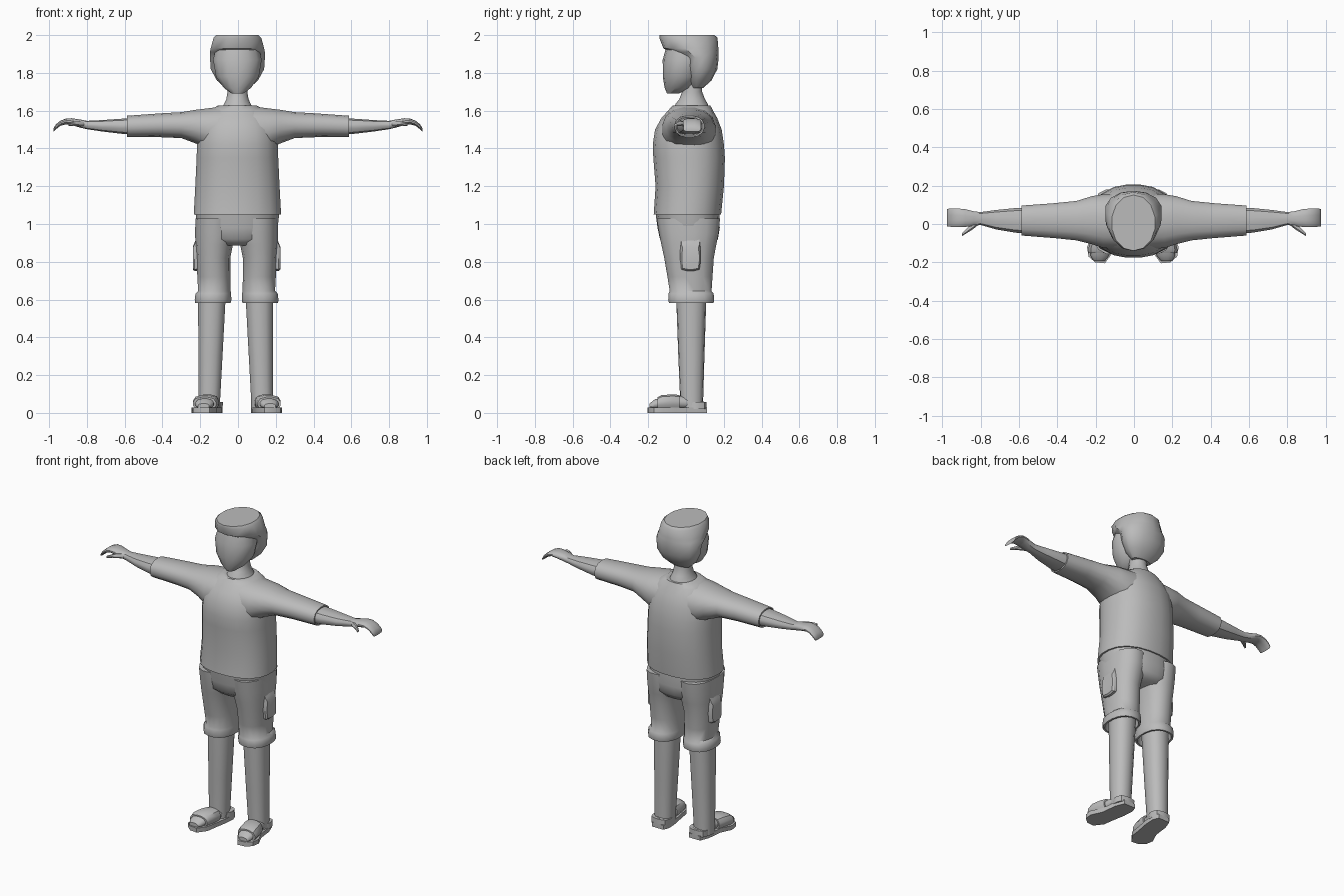
import bpy, bmesh, math
from mathutils import Vector

grey = bpy.data.materials.new("plain grey")
grey.diffuse_color = (0.5, 0.5, 0.5, 1)


def finish(bm, name, angle=40):
    bmesh.ops.recalc_face_normals(bm, faces=bm.faces[:])
    me = bpy.data.meshes.new(name)
    bm.to_mesh(me)
    bm.free()
    ob = bpy.data.objects.new(name, me)
    bpy.context.collection.objects.link(ob)
    me.materials.append(grey)
    bpy.ops.object.select_all(action='DESELECT')
    ob.select_set(True)
    bpy.context.view_layer.objects.active = ob
    bpy.ops.object.shade_smooth_by_angle(angle=math.radians(angle))
    return ob


def loft(name, axis, rings, n=16, power=2.4, side=1, shift=0.0, angle=40):
    """Rings are (position, a0, a1, b0, b1): rounded sections along x, y or z."""
    bm = bmesh.new()
    loops = []
    for t, a0, a1, b0, b1 in rings:
        loop = []
        for i in range(n):
            u = 2 * math.pi * (i + 0.5) / n
            c, s = math.cos(u), math.sin(u)
            k = (abs(c) ** power + abs(s) ** power) ** (-1 / power)
            a = (a0 + a1) / 2 + (a1 - a0) / 2 * c * k * 1.01
            b = (b0 + b1) / 2 + (b1 - b0) / 2 * s * k * 1.01
            p = {'x': (t, a, b), 'y': (a, t, b), 'z': (a, b, t)}[axis]
            loop.append(bm.verts.new(Vector((side * p[0] + shift, p[1], p[2]))))
        loops.append(loop)
    for l0, l1 in zip(loops, loops[1:]):
        for i in range(n):
            j = (i + 1) % n
            bm.faces.new((l0[i], l0[j], l1[j], l1[i]))
    bm.faces.new(loops[0])
    bm.faces.new(loops[-1])
    return finish(bm, name, angle)


def upright(name, rows, **kw):
    """Symmetric upright loft from (z, half width, y front, y back)."""
    return loft(name, 'z', [(z, -h - 0.003, h - 0.003, f, b) for z, h, f, b in rows], **kw)


# head, hair and neck
upright("face", [(1.69, .03, -.1, -.04), (1.72, .072, -.112, .03), (1.78, .115, -.122, .08),
                 (1.87, .13, -.122, .1), (1.95, .11, -.1, .1)], n=14, power=2.1)
upright("hair", [(1.72, .065, .03, .09), (1.76, .11, .005, .135), (1.82, .143, -.005, .165),
                 (1.88, .147, -.025, .172), (1.91, .147, -.08, .172), (1.93, .143, -.118, .17),
                 (1.985, .128, -.14, .165), (2.0, .113, -.138, .15)], n=14, power=2.1)
upright("neck", [(1.58, .1, -.07, .13), (1.635, .072, -.055, .115), (1.66, .06, -.035, .1),
                 (1.70, .053, -.02, .085), (1.76, .053, -.02, .085)], n=14, power=2)

# shirt body and shorts seat
upright("shirt_body", [(1.05, .23, -.17, .185), (1.2, .222, -.16, .2), (1.35, .215, -.172, .205),
                       (1.42, .213, -.175, .2), (1.5, .205, -.163, .188), (1.56, .18, -.13, .165),
                       (1.605, .145, -.09, .14), (1.628, .1, -.07, .128)], n=20, angle=45)
upright("shorts_seat", [(1.07, .222, -.162, .175), (.98, .212, -.15, .178), (.92, .2, -.137, .168),
                        (.885, .12, -.1, .14)], n=20, angle=50)

for side, label in ((1, "left"), (-1, "right")):
    # sleeve, arm and hand
    loft(label + "_sleeve", 'x', [
        (.08, -.13, .16, 1.36, 1.622), (.16, -.125, .155, 1.39, 1.612), (.22, -.105, .145, 1.425, 1.605),
        (.3, -.085, .12, 1.455, 1.592), (.42, -.073, .108, 1.46, 1.585), (.587, -.06, .096, 1.46, 1.573),
        (.587, -.054, .088, 1.468, 1.565), (.54, -.054, .088, 1.468, 1.565)], side=side)
    loft(label + "_arm", 'x', [
        (.53, -.052, .086, 1.472, 1.562), (.62, -.045, .083, 1.478, 1.557), (.72, -.028, .073, 1.49, 1.55),
        (.8, -.005, .062, 1.502, 1.546), (.835, -.01, .066, 1.51, 1.553), (.88, -.015, .077, 1.523, 1.56),
        (.91, -.015, .08, 1.528, 1.559), (.94, -.015, .08, 1.52, 1.547), (.965, -.014, .08, 1.5, 1.527),
        (.976, -.012, .078, 1.489, 1.508)], n=12, power=2.8, side=side)
    loft(label + "_thumb", 'x', [
        (.805, 0, .03, 1.512, 1.542), (.84, -.028, .005, 1.517, 1.545),
        (.87, -.047, -.02, 1.52, 1.542), (.897, -.063, -.047, 1.518, 1.532)], n=8, side=side)

    # shorts leg with a rolled hem that is hollow underneath
    sh = 0 if side > 0 else -.015
    loft(label + "_shorts_leg", 'z', [
        (1.03, .01, .21, -.155, .18), (.95, .0, .212, -.142, .172), (.89, .012, .21, -.13, .16),
        (.82, .026, .205, -.115, .147), (.72, .026, .2, -.098, .14), (.645, .024, .196, -.086, .135),
        (.632, .022, .21, -.092, .146), (.6, .02, .214, -.094, .149), (.582, .024, .212, -.09, .146),
        (.582, .034, .2, -.078, .134), (.68, .04, .19, -.07, .125)], side=side, shift=sh, angle=50)
    loft(label + "_cargo_pocket", 'x', [
        (.18, -.03, .077, .752, 1.0), (.215, -.03, .077, .752, .9),
        (.224, -.022, .07, .76, .88)], n=12, power=6, side=side, shift=sh)

    # bare leg
    lsh = 0 if side > 0 else -.025
    loft(label + "_leg", 'z', [
        (.7, .04, .187, -.052, .108), (.58, .042, .186, -.05, .106), (.3, .057, .185, -.04, .097),
        (.06, .07, .185, -.03, .09), (.02, .07, .185, -.03, .09)], n=14, side=side, shift=lsh)

    # sandal sole
    fsh = 0 if side > 0 else -.012
    outline = [(.085, .11), (.165, .11), (.188, .05), (.2, -.05), (.233, -.12), (.225, -.17),
               (.19, -.2), (.14, -.205), (.1, -.15), (.09, -.08), (.075, 0), (.07, .07)]
    bm = bmesh.new()
    base = bm.faces.new([bm.verts.new((side * x + fsh, y, 0)) for x, y in outline])
    top = bmesh.ops.extrude_face_region(bm, geom=[base])["geom"]
    bmesh.ops.translate(bm, vec=(0, 0, .028), verts=[v for v in top if isinstance(v, bmesh.types.BMVert)])
    finish(bm, label + "_sandal_sole")

    # foot, toe strap and heel strap
    loft(label + "_foot", 'y', [
        (-.192, .14, .2, .02, .05), (-.165, .118, .215, .02, .072), (-.11, .108, .212, .02, .085),
        (-.04, .098, .192, .02, .09), (.03, .09, .18, .02, .085), (.095, .09, .165, .02, .06)],
        n=12, side=side, shift=fsh)
    loft(label + "_toe_strap", 'y', [
        (-.15, .105, .225, .012, .083), (-.13, .1, .226, .012, .094), (-.07, .09, .212, .012, .098),
        (-.035, .088, .2, .012, .095)], n=12, power=2.8, side=side, shift=fsh)
    loft(label + "_heel_strap", 'z', [
        (.02, .07, .19, .0, .11), (.058, .068, .19, .01, .108),
        (.058, .078, .18, .02, .098)], n=12, power=3, side=side, shift=fsh)
